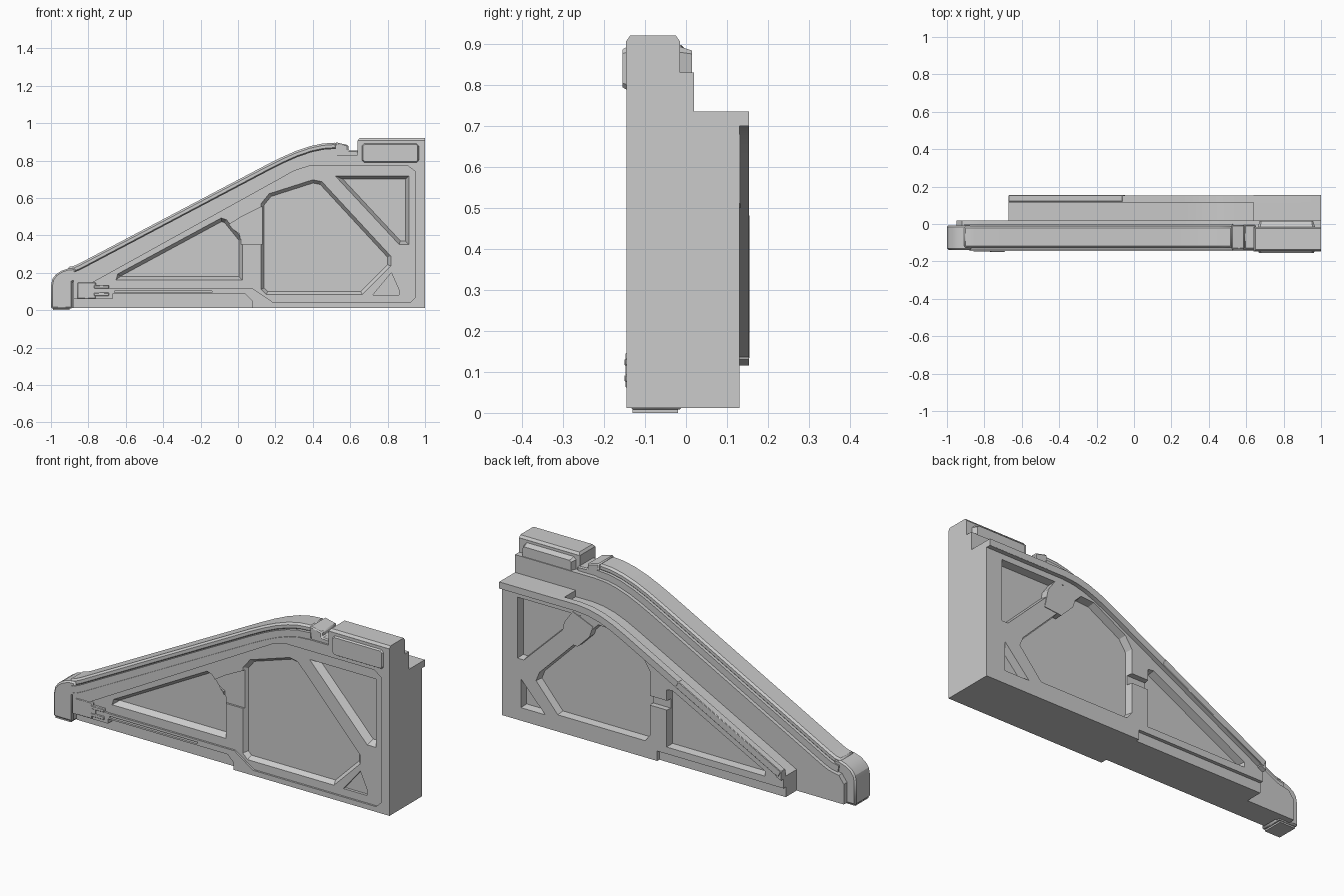
import bpy, bmesh
from mathutils import Vector

if "Cube" in bpy.data.objects:
    bpy.data.objects.remove(bpy.data.objects["Cube"])


def offset(pts, d, closed=False):
    """Offset an x-z line to its left side by d."""
    p = [Vector(q) for q in pts]
    n, out = len(p), []
    for i in range(n):
        a = p[i - 1] if (closed or i > 0) else None
        b = p[(i + 1) % n] if (closed or i < n - 1) else None
        dirs = []
        if a is not None:
            dirs.append((p[i] - a).normalized())
        if b is not None:
            dirs.append((b - p[i]).normalized())
        norms = [Vector((-t.y, t.x)) for t in dirs]
        m = sum(norms, Vector((0, 0))).normalized()
        out.append(tuple(p[i] + m * d / max(0.3, m.dot(norms[0]))))
    return out


def ccw(pts):
    area = sum(pts[i - 1][0] * q[1] - q[0] * pts[i - 1][1] for i, q in enumerate(pts))
    return pts if area > 0 else pts[::-1]


def prism(name, pts, y0, y1, inset=0.0, bevel=0.0):
    """Extrude an x-z outline from y0 to y1, shrinking by inset at y1."""
    pts = ccw(pts)
    far = offset(pts, inset, True) if inset else pts
    bm = bmesh.new()
    a = [bm.verts.new((x, y0, z)) for x, z in pts]
    b = [bm.verts.new((x, y1, z)) for x, z in far]
    bm.faces.new(a)
    bm.faces.new(b)
    for i in range(len(a)):
        bm.faces.new((a[i - 1], a[i], b[i], b[i - 1]))
    bmesh.ops.recalc_face_normals(bm, faces=bm.faces)
    me = bpy.data.meshes.new(name)
    bm.to_mesh(me)
    bm.free()
    ob = bpy.data.objects.new(name, me)
    bpy.context.collection.objects.link(ob)
    if bevel:
        m = ob.modifiers.new("chamfer", 'BEVEL')
        m.width, m.segments, m.limit_method = bevel, 1, 'ANGLE'
        m.angle_limit = 0.7
    return ob


def rect(x0, x1, z0, z1):
    return [(x0, z0), (x1, z0), (x1, z1), (x0, z1)]


def box(name, x0, x1, y0, y1, z0, z1, bevel=0.0):
    return prism(name, rect(x0, x1, z0, z1), y0, y1, 0, bevel)


def strip(name, path, d0, d1, y0, y1, bevel=0.0):
    return prism(name, offset(path, d0) + offset(path, d1)[::-1], y0, y1, 0, bevel)


def cut(ob, cutter):
    """Subtract a cutter, then discard it."""
    cutter.hide_render = True
    m = ob.modifiers.new("cut", 'BOOLEAN')
    m.operation, m.object, m.solver = 'DIFFERENCE', cutter, 'EXACT'
    bpy.context.view_layer.update()
    bpy.context.view_layer.objects.active = ob
    bpy.ops.object.modifier_apply(modifier=m.name)
    bpy.data.objects.remove(cutter)


# guide lines: top of the front panel, and top of the rear block
TOP = [(-.9, .165), (-.86, .172), (-.82, .19), (.18, .717), (.26, .757), (.33, .788),
       (.40, .812), (.46, .825), (.53, .83)]
BACK = [(-.67, .16), (.26, .65), (.33, .684), (.40, .711), (.47, .728), (.54, .735), (1, .735)]

# front window outlines
LEFT = [(-.655, .16), (-.645, .195), (-.09, .495), (-.06, .485), (.025, .38), (.025, .16)]
CENTRE = [(.12, .11), (.12, .57), (.165, .625), (.40, .70), (.45, .69), (.82, .29),
          (.82, .235), (.665, .08), (.15, .08)]
RIGHT = [(.515, .72), (.915, .72), (.915, .35), (.86, .35)]
SMALL = [(.72, .08), (.86, .08), (.86, .11), (.82, .20)]

# front panel with shallow inset field and chamfered windows
panel = prism("front_panel", [(-.88, .012), (-.88, .168)] + TOP[1:] + [(1, .83), (1, .012)],
              -.145, .02)
field = [(-.80, .135), (.22, .70), (.30, .745), (.38, .77), (.91, .77), (.95, .74), (.95, .07),
         (.92, .04), (.19, .04), (.08, .115), (-.67, .115)]
cut(panel, prism("field_cut", field, -.2, -.135))
for w, y in ((LEFT, -.103), (CENTRE, -.112), (RIGHT, -.095)):
    cut(panel, prism("window_cut", w, -.139, y, .02))
cut(panel, prism("small_window_cut", SMALL, -.2, -.12))
# lowered middle of the front upright rib
cut(panel, prism("rib_dip_cut", [(-.06, .45), (.01, .41), (.01, .35), (.14, .35), (.14, .56),
                                 (.02, .50)], -.2, -.125))
# set-back lower left skirt and slit
cut(panel, prism("skirt_cut", [(-1.1, -.1), (.075, -.1), (.075, .05), (.04, .085), (-.67, .085),
                               (-.67, .06), (-1.1, .06)], -.2, -.11))
cut(panel, box("slit_cut", -.66, -.14, -.2, -.12, .094, .102))

# notched latch at the lower left
box("latch_plate", -.86, -.76, -.148, -.12, .06, .148, .004)
for z in (.075, .115):
    box("latch_finger", -.77, -.69, -.15, -.12, z, z + .018, .003)
box("latch_root", -.77, -.74, -.148, -.12, .08, .13)

# rear edge of the panel behind the end post
prism("panel_edge", [(-.95, .012), (-.87, .012), (-.87, .17), (-.92, .16), (-.95, .12)], -.03, .02)

# stepped top rail with end lug
strip("rail_base", TOP, -.01, .035, -.14, .0)
strip("rail_cap", TOP, .03, .066, -.128, -.012, .01)
prism("rail_lug", [(.52, .82), (.65, .82), (.65, .852), (.59, .855), (.59, .882), (.52, .898)],
      -.135, -.005, 0, .006)

# rounded end post
POST = [(-1, .008), (-.885, .008), (-.885, .15), (-.87, .165), (-.87, .225), (-.91, .222),
        (-.945, .21), (-.975, .19), (-.993, .165), (-1, .13)]
prism("end_post", POST, -.138, -.008, 0, .008)
box("post_foot", -.99, -.9, -.13, -.02, 0, .02)

# top stop block: body, chamfered cap flush with the panel end, and side pads
box("stop_block", .64, 1, -.146, -.015, .80, .907)
cap = prism("stop_block_top", rect(.64, 1, -.146, -.015), .906, .92, .01)
for v in cap.data.vertices:
    v.co = (min(v.co.x + (.01 if v.co.x > .9 else 0), 1), v.co.z, v.co.y)
cap.data.flip_normals()
PAD = [(.66, .80), (.675, .785), (.955, .785), (.97, .80), (.97, .88), (.955, .895), (.675, .895),
       (.66, .88)]
prism("stop_pad_front", PAD, -.14, -.155, .009)
prism("stop_pad_back", PAD, -.02, .015, .012)

# rear block with windows
low = offset(BACK, -.034)
low[0], low[-1] = (-.67, .125), (1, .70)
block = prism("rear_block", [(-.67, .012)] + low + [(1, .012)], .015, .13)
REAR_LEFT = [(-.56, .10), (-.56, .13), (-.01, .415), (.025, .41), (.025, .10)]
REAR_CENTRE = [(.12, .14), (.12, .48), (.16, .54), (.35, .645), (.43, .65), (.78, .30),
               (.80, .25), (.67, .10), (.15, .10)]
REAR_RIGHT = [(.53, .67), (.91, .67), (.91, .34), (.87, .34)]
REAR_SMALL = [(.74, .08), (.89, .08), (.89, .24)]
for w in (REAR_LEFT, REAR_CENTRE, REAR_RIGHT, REAR_SMALL):
    cut(block, prism("rear_window_cut", w, .14, .09, .008))
# gap through the rear upright rib
cut(block, box("rib_gap_cut", 0, .15, .10, .2, .30, .35))
# recessed lower strip
cut(block, box("rear_skirt_cut", -.8, .08, .112, .2, -.1, .065))

# rear rim with squared lower end, thickened lower run and wide ledge
strip("rear_rim", BACK, -.036, 0, .115, .153)
strip("rear_rim_lower", [BACK[0], (-.06, .481)], -.034, .004, .12, .155, .003)
prism("rear_rim_end", [(-.67, .115), (-.64, .13), (-.62, .186), (-.67, .16)], .115, .153)
box("rear_ledge", .64, 1, .015, .154, .70, .735)

# diagonal clip on the rear rib
prism("rear_clip", [(.63, .61), (.58, .68), (.46, .63), (.48, .57), (.55, .50), (.65, .51)],
      .08, .133)

for ob in bpy.data.objects:
    ob.select_set(True)
bpy.context.view_layer.objects.active = panel
bpy.ops.object.shade_smooth_by_angle(angle=0.4)
